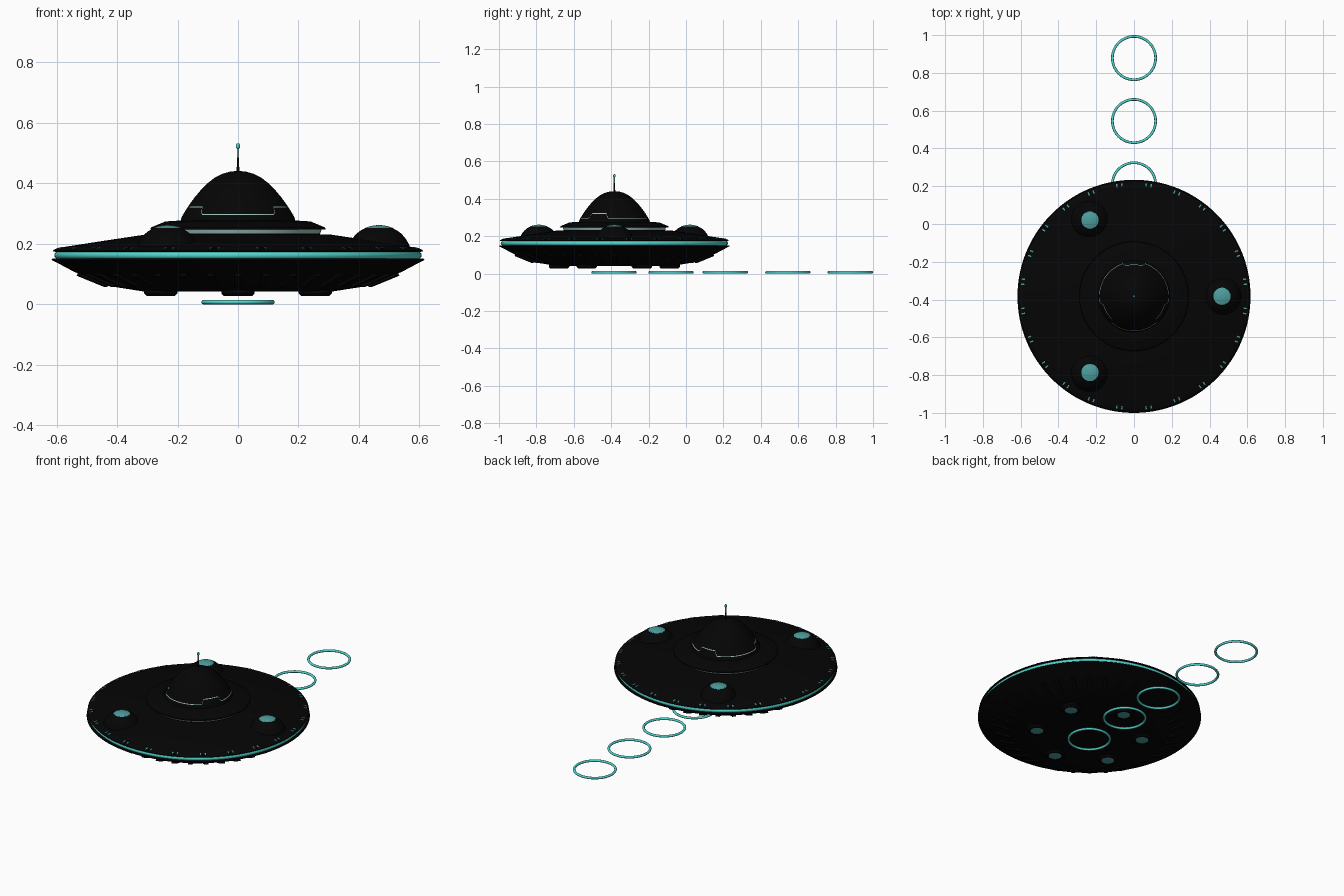
import bpy, bmesh, math
from mathutils import Matrix, Vector

if "Cube" in bpy.data.objects:
    bpy.data.objects.remove(bpy.data.objects["Cube"])

CY = -0.383  # saucer centre on y


def mat(name, c):
    m = bpy.data.materials.new(name)
    m.diffuse_color = (*c, 1)
    m.use_nodes = True
    m.node_tree.nodes["Principled BSDF"].inputs["Base Color"].default_value = m.diffuse_color
    return m


BLACK = mat("black hull", (0.0015, 0.0015, 0.0015))
TEAL = mat("teal glow", (0.085, 0.68, 0.62))
CAP = mat("dull teal lens", (0.075, 0.34, 0.34))
PALE = mat("pale teal", (0.33, 0.52, 0.49))
MATS = [BLACK, TEAL, CAP, PALE]


def finish(name, bm, angle=35):
    bmesh.ops.remove_doubles(bm, verts=bm.verts, dist=1e-5)
    bmesh.ops.recalc_face_normals(bm, faces=bm.faces)
    me = bpy.data.meshes.new(name)
    bm.to_mesh(me)
    bm.free()
    for m in MATS:
        me.materials.append(m)
    ob = bpy.data.objects.new(name, me)
    bpy.context.collection.objects.link(ob)
    bpy.ops.object.select_all(action='DESELECT')
    ob.select_set(True)
    bpy.context.view_layer.objects.active = ob
    bpy.ops.object.shade_smooth_by_angle(angle=math.radians(angle))
    return ob


def lathe(name, prof, at=(0, CY, 0), n=96, mats=None):
    """Revolve (r, z) points; mats maps a segment index to a material slot."""
    bm = bmesh.new()
    mats = mats or {}
    rows = []
    for r, z in prof:
        if r < 1e-6:
            rows.append([bm.verts.new((0, 0, z))])
        else:
            rows.append([bm.verts.new((r * math.cos(2 * math.pi * i / n),
                                       r * math.sin(2 * math.pi * i / n), z)) for i in range(n)])
    for k in range(len(rows) - 1):
        a, b = rows[k], rows[k + 1]
        for i in range(n):
            j = (i + 1) % n
            if len(a) == 1:
                f = bm.faces.new((a[0], b[i], b[j]))
            elif len(b) == 1:
                f = bm.faces.new((a[i], a[j], b[0]))
            else:
                f = bm.faces.new((a[i], a[j], b[j], b[i]))
            f.material_index = mats.get(k, 0)
    bmesh.ops.translate(bm, vec=Vector(at), verts=bm.verts)
    return finish(name, bm)


def torus(name, R, r, at, n=96, squash=1.0):
    prof = [(R + r * math.cos(t * math.pi / 6), squash * r * math.sin(t * math.pi / 6)) for t in range(13)]
    return lathe(name, prof, at, n, {i: 1 for i in range(12)})


def boxes(name, items, slot=0):
    """items: (size, matrix) pairs joined in one object."""
    bm = bmesh.new()
    for size, m in items:
        bmesh.ops.create_cube(bm, size=1, matrix=m @ Matrix.Diagonal((*size, 1)))
    for f in bm.faces:
        f.material_index = slot
    return finish(name, bm)


def around(angle, r, z, pitch=0.0):
    return (Matrix.Translation((0, CY, 0)) @ Matrix.Rotation(angle, 4, 'Z')
            @ Matrix.Translation((r, 0, z)) @ Matrix.Rotation(pitch, 4, 'Y'))


# saucer hull with a groove for the glowing rim
lathe("saucer_hull", [
    (0, 0.042), (0.31, 0.042), (0.425, 0.06), (0.49, 0.084), (0.545, 0.109), (0.59, 0.133),
    (0.617, 0.147), (0.613, 0.151), (0.59, 0.152), (0.59, 0.173),
    (0.611, 0.174), (0.612, 0.178), (0.604, 0.183), (0.585, 0.188), (0.45, 0.209),
    (0.31, 0.23), (0, 0.235)], n=128)
torus("rim_glow_band", 0.595, 0.0125, (0, CY, 0.1625), n=128)

# collar under the dome with pale band
lathe("dome_collar", [
    (0.2, 0.225), (0.27, 0.23), (0.272, 0.234), (0.276, 0.247), (0.29, 0.248), (0.288, 0.254),
    (0.24, 0.274), (0.19, 0.277), (0, 0.28)], mats={2: 3})

# dome
DOME = [(0.19, 0.275), (0.187, 0.287), (0.176, 0.306), (0.162, 0.328), (0.143, 0.354), (0.122, 0.379),
        (0.1, 0.401), (0.075, 0.42), (0.05, 0.432), (0.025, 0.439), (0, 0.441)]
lathe("dome", DOME)


def dome_r(z):
    for (r0, z0), (r1, z1) in zip(DOME, DOME[1:]):
        if z0 <= z <= z1:
            return r0 + (r1 - r0) * (z - z0) / (z1 - z0)
    return 0


# stepped light line around the dome
def line_z(deg):
    d = abs((deg + 30 + 60) % 120 - 60)
    return 0.322 if d < 15 else 0.297 if d > 19 else 0.322 - 0.025 * (d - 15) / 4


bm = bmesh.new()
N = 240
lo, hi = [], []
for i in range(N):
    deg = 360 * i / N
    z = line_z(deg)
    a = math.radians(deg)
    for row, zz in ((lo, z - 0.0018), (hi, z + 0.0018)):
        r = dome_r(zz) + 0.0015
        row.append(bm.verts.new((r * math.cos(a), CY + r * math.sin(a), zz)))
for i in range(N):
    j = (i + 1) % N
    bm.faces.new((lo[i], lo[j], hi[j], hi[i])).material_index = 3
finish("dome_light_line", bm)

# antenna with pale upper rod and teal tip
lathe("antenna", [(0, 0.43), (0.006, 0.436), (0.005, 0.446), (0.004, 0.455), (0.004, 0.485), (0.004, 0.515),
                  (0.006, 0.517), (0.0065, 0.525), (0.005, 0.531), (0, 0.532)],
      n=16, mats={4: 3, 5: 1, 6: 1, 7: 1, 8: 1})

# three domed pods with lenses on the upper hull
for k in range(3):
    a = 2 * math.pi * k / 3
    at = (0.466 * math.cos(a), CY + 0.466 * math.sin(a), 0)
    lathe(f"upper_pod_{k + 1}", [
        (0.103, 0.18), (0.1, 0.197), (0.09, 0.215), (0.076, 0.232), (0.062, 0.243), (0.046, 0.2515),
        (0.045, 0.253), (0.03, 0.258), (0.015, 0.261), (0, 0.262)],
        at=at, n=48, mats={5: 2, 6: 2, 7: 2, 8: 2})

# six thruster pods under the hull, each with a teal lens
for k in range(6):
    a = math.radians(30 + 60 * k)
    at = (0.295 * math.cos(a), CY + 0.295 * math.sin(a), 0)
    lathe(f"thruster_{k + 1}", [
        (0.055, 0.055), (0.055, 0.036), (0.046, 0.027), (0.038, 0.027), (0.036, 0.029), (0.018, 0.028), (0, 0.028)],
        at=at, n=32, mats={4: 2, 5: 2})

# small rim lamps: dark housings with teal side plates
housings, plates = [], []
for k in range(24):
    a = math.radians(7.5 + 15 * k)
    housings.append(((0.02, 0.022, 0.006), around(a, 0.592, 0.184, 0.2)))
    for s in (-1, 1):
        plates.append(((0.018, 0.007, 0.006), around(a + s * 0.023, 0.592, 0.185, 0.2)))
boxes("rim_lamp_housings", housings)
boxes("rim_lamp_lights", plates, 2)

# radial fins on the underside
slope = -math.atan2(0.049, 0.12)
boxes("underside_fins", [((0.1, 0.022, 0.012), around(2 * math.pi * k / 36, 0.485, 0.081, slope))
                         for k in range(36)])

# trail of glowing rings on the ground
for k, y in enumerate((-0.385, -0.08, 0.21, 0.545, 0.8785)):
    torus(f"trail_ring_{k + 1}", 0.1145, 0.007, (0, y, 0.007), n=64)
